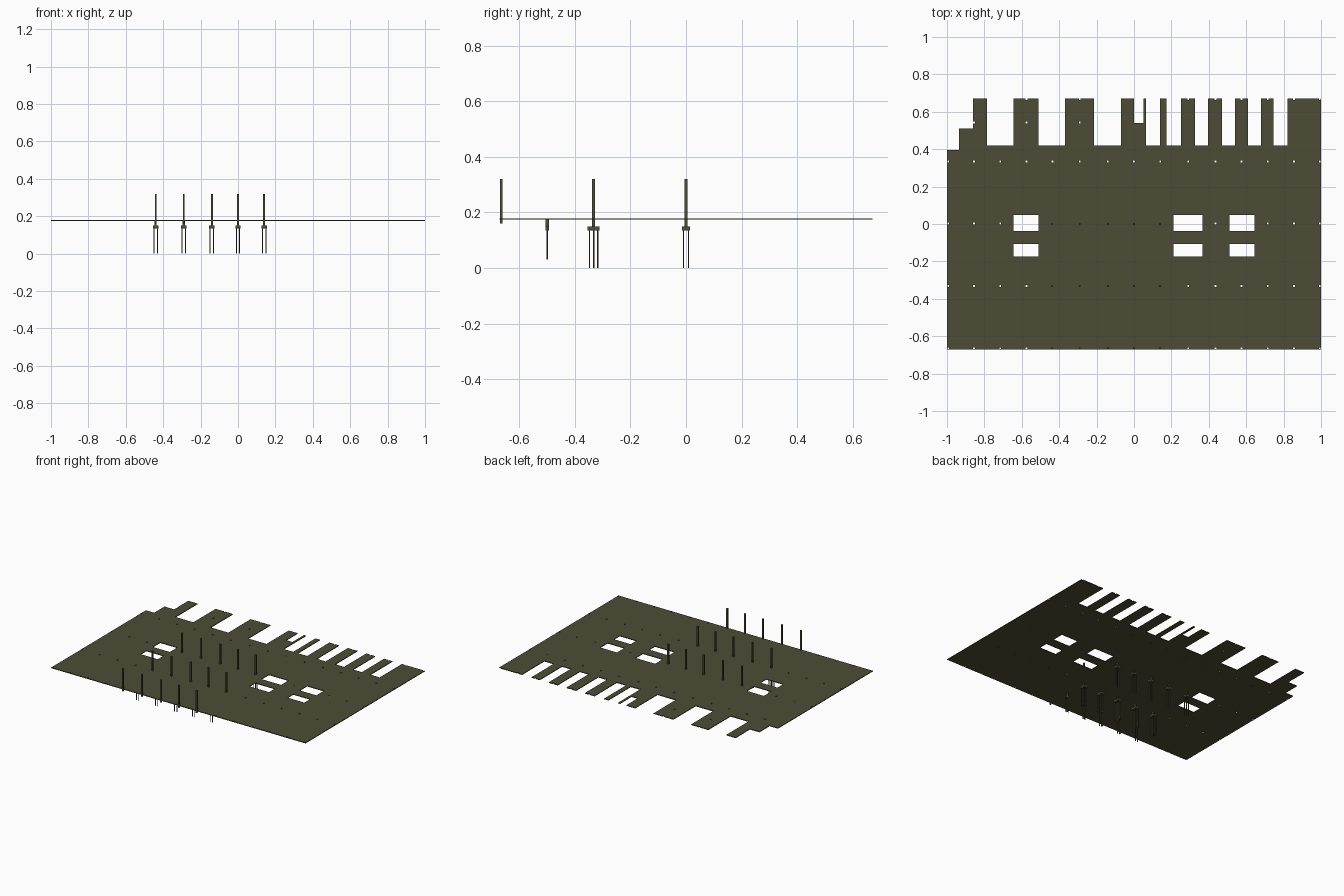
import bpy, bmesh
from mathutils import Matrix

if "Cube" in bpy.data.objects:
    bpy.data.objects.remove(bpy.data.objects["Cube"])

mat = bpy.data.materials.new("olive_concrete")
mat.diffuse_color = (0.075, 0.073, 0.037, 1)
mat.use_nodes = True
mat.node_tree.nodes["Principled BSDF"].inputs["Base Color"].default_value = mat.diffuse_color


def box(bm, x0, x1, y0, y1, z0, z1):
    m = Matrix.Translation(((x0 + x1) / 2, (y0 + y1) / 2, (z0 + z1) / 2)) @ \
        Matrix.Diagonal((x1 - x0, y1 - y0, z1 - z0, 1))
    bmesh.ops.create_cube(bm, size=1, matrix=m)


def post(bm, x, y, wx, wy, z0, z1):
    box(bm, x - wx / 2, x + wx / 2, y - wy / 2, y + wy / 2, z0, z1)


def finish(bm, name):
    me = bpy.data.meshes.new(name)
    bmesh.ops.recalc_face_normals(bm, faces=bm.faces)
    bm.to_mesh(me)
    bm.free()
    me.materials.append(mat)
    ob = bpy.data.objects.new(name, me)
    bpy.context.collection.objects.link(ob)
    return ob


Z0, Z1, YB, YT = 0.174, 0.179, 0.42, 0.67
COLS = (-0.44, -0.29, -0.14, 0.0, 0.14)

# Floor slab outline with comb-like back edge
outline = [(-1, -0.67), (1, -0.67), (1, YT), (0.82, YT), (0.82, YB)]
for a, b in [(0.68, 0.745), (0.54, 0.61), (0.395, 0.47), (0.25, 0.325), (0.14, 0.175)]:
    outline += [(b, YB), (b, YT), (a, YT), (a, YB)]
outline += [(0.065, YB), (0.065, YT), (0.05, YT), (0.05, 0.54), (0, 0.54), (0, YT),
            (-0.07, YT), (-0.07, YB)]
for a, b in [(-0.37, -0.215), (-0.645, -0.51)]:
    outline += [(b, YB), (b, YT), (a, YT), (a, YB)]
outline += [(-0.787, YB), (-0.787, YT), (-0.86, YT), (-0.86, 0.51),
            (-0.935, 0.51), (-0.935, 0.395), (-1, 0.395)]
bm = bmesh.new()
face = bm.faces.new([bm.verts.new((x, y, Z0)) for x, y in outline])
ext = bmesh.ops.extrude_face_region(bm, geom=[face])
bmesh.ops.translate(bm, vec=(0, 0, Z1 - Z0),
                    verts=[v for v in ext["geom"] if isinstance(v, bmesh.types.BMVert)])
slab = finish(bm, "floor_slab")

# Stair openings and small column sockets
bm = bmesh.new()
for x0, x1 in [(-0.645, -0.51), (0.21, 0.365), (0.51, 0.643)]:
    for y0, y1 in [(-0.038, 0.047), (-0.173, -0.107)]:
        box(bm, x0, x1, y0, y1, 0.1, 0.25)
half = (0.29, 0.435, 0.575, 0.715, 0.855, 0.993)
grid = [-x for x in half] + [-0.14, 0, 0.14] + list(half)
for x in grid:
    for y in (0.335, 0.003, -0.331, -0.664):
        has_column = y < 0.1 and any(abs(x - c) < 0.02 for c in COLS)
        in_opening = y == 0.003 and (-0.645 < x < -0.51 or 0.2 < x < 0.37 or 0.51 < x < 0.643)
        if not has_column and not in_opening:
            post(bm, x, y, 0.01, 0.01, 0.1, 0.25)
for x in (-0.575, -0.29, 0.29, 0.435, 0.575, 0.715, 0.855, 0.993):
    post(bm, x, 0.668, 0.01, 0.01, 0.1, 0.25)
for x in (-0.855, -0.575, -0.29):
    post(bm, x, 0.543, 0.01, 0.01, 0.1, 0.25)
cutter = finish(bm, "slab_cutter")
cutter.hide_render = True
mod = slab.modifiers.new("openings", "BOOLEAN")
mod.operation = "DIFFERENCE"
mod.solver = "EXACT"
mod.object = cutter
bpy.context.view_layer.objects.active = slab
bpy.ops.object.modifier_apply(modifier=mod.name)
bpy.data.objects.remove(cutter, do_unlink=True)

# Columns: the front row stands lower on the slab edge
bm = bmesh.new()
for x in COLS:
    post(bm, x, -0.664, 0.01, 0.01, 0.16, 0.32)
    post(bm, x, -0.332, 0.01, 0.011, 0.15, 0.32)
    post(bm, x, 0.0, 0.01, 0.01, 0.15, 0.32)
    post(bm, x, -0.499, 0.011, 0.012, 0.15, Z0)
finish(bm, "columns")

# Pile caps and slender piles: (row y, cap depth, pile offsets, pile bottom)
caps, piles = bmesh.new(), bmesh.new()
rows = [(0.0, 0.028, (-0.009, 0.009), 0.0),
        (-0.332, 0.043, (-0.015, 0, 0.015), 0.0),
        (-0.499, 0.012, (0,), 0.03)]
for x in COLS:
    for y, depth, offsets, bottom in rows:
        post(caps, x, y, 0.028, depth, 0.135, 0.15)
        for dy in offsets:
            for dx in (-0.009, 0.009):
                m = Matrix.Translation((x + dx, y + dy, (bottom + 0.136) / 2))
                bmesh.ops.create_cone(piles, cap_ends=True, segments=8, radius1=0.0025,
                                      radius2=0.0025, depth=0.136 - bottom, matrix=m)
finish(caps, "pile_caps")
finish(piles, "piles")
